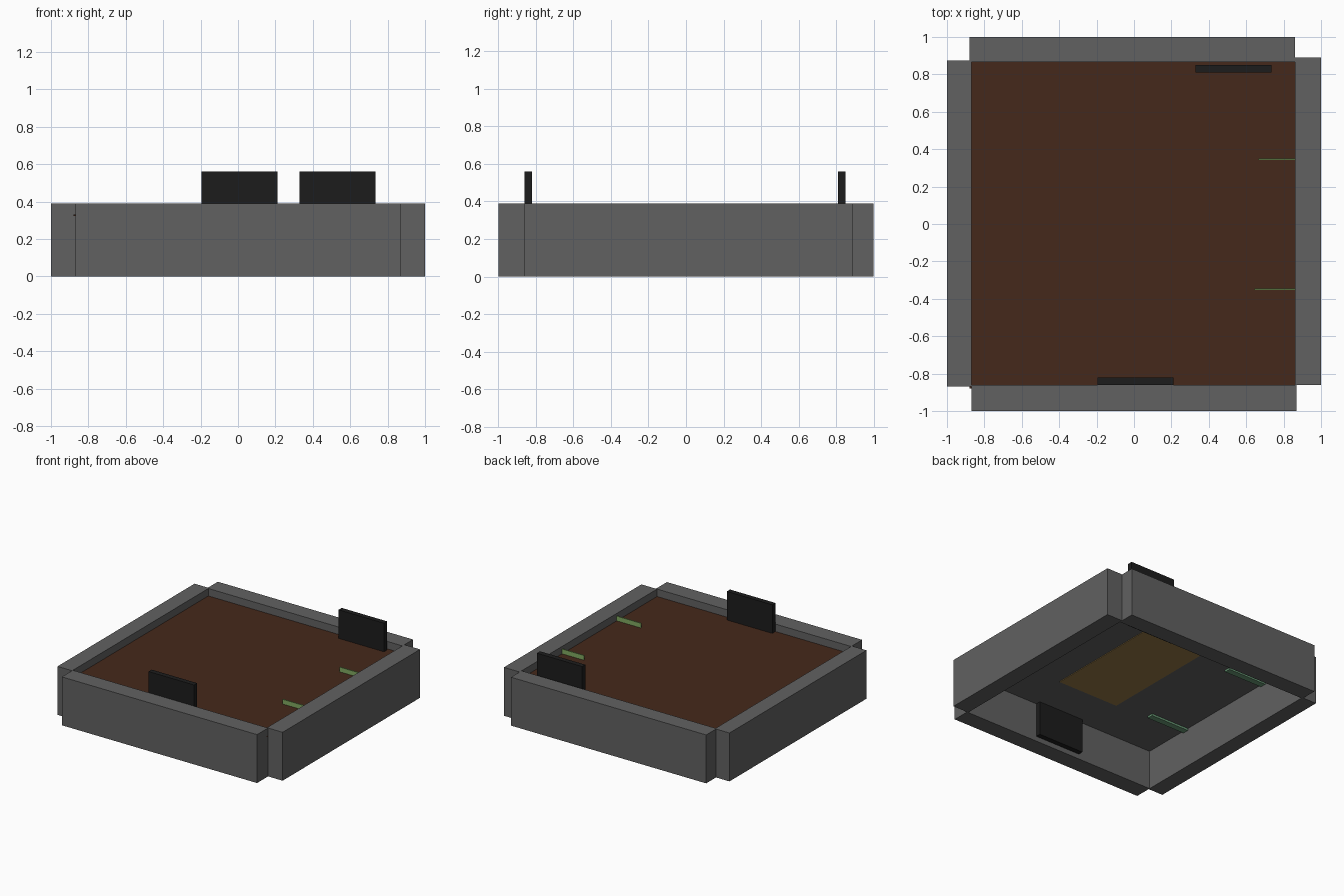
import bpy

if "Cube" in bpy.data.objects:
    bpy.data.objects.remove(bpy.data.objects["Cube"])


def material(name, r, g, b):
    m = bpy.data.materials.new(name)
    m.diffuse_color = (r, g, b, 1)
    m.use_nodes = True
    m.node_tree.nodes["Principled BSDF"].inputs["Base Color"].default_value = m.diffuse_color
    return m


def box(name, x, y, z, mat=None):
    """Box from (min, max) pairs along each axis."""
    bpy.ops.mesh.primitive_cube_add(
        size=1, location=[(a + b) / 2 for a, b in (x, y, z)])
    ob = bpy.context.object
    ob.name = name
    ob.scale = [b - a for a, b in (x, y, z)]
    bpy.ops.object.transform_apply(location=False, rotation=False, scale=True)
    if mat:
        ob.data.materials.append(mat)
    return ob


grey = material("dark_grey", 0.12, 0.12, 0.12)
brown = material("brown", 0.06, 0.022, 0.011)
black = material("black", 0.012, 0.012, 0.012)
green = material("green", 0.22, 0.4, 0.12)
deep_green = material("deep_green", 0.14, 0.32, 0.18)
ochre = material("ochre", 0.3, 0.19, 0.06)

# Surrounding walls, with notched corners
H = (0, 0.39)
box("front_wall", (-0.87, 0.87), (-1.0, -0.86), H, grey)
box("back_wall", (-0.88, 0.86), (0.865, 1.0), H, grey)
box("left_wall", (-1.0, -0.87), (-0.87, 0.875), H, grey)
box("right_wall", (0.86, 1.0), (-0.86, 0.89), H, grey)

# Board: brown sheet over a grey backing, with a patch underneath
box("board_top", (-0.88, 0.87), (-0.88, 0.87), (0.322, 0.33), brown)
box("board_backing", (-0.87, 0.865), (-0.865, 0.87), (0.314, 0.322), grey)
box("underside_patch", (-0.25, 0.29), (-0.50, 0.465), (0.309, 0.314), ochre)

# Upright plates passing through the board
box("front_plate", (-0.195, 0.21), (-0.86, -0.82), (0.04, 0.56), black)
box("back_plate", (0.33, 0.735), (0.81, 0.85), (0.04, 0.56), black)

# Thin fins above the board on the right
for side, y, x in (("front", -0.35, 0.645), ("back", 0.345, 0.665)):
    box(side + "_fin", (x, 0.87), (y - 0.004, y + 0.004), (0.32, 0.368), green)

# Strips below the board on the left
for side, y in (("front", -0.45), ("back", 0.43)):
    box(side + "_strip", (-0.875, -0.53), (y - 0.025, y + 0.025),
        (0.298, 0.314), deep_green)
